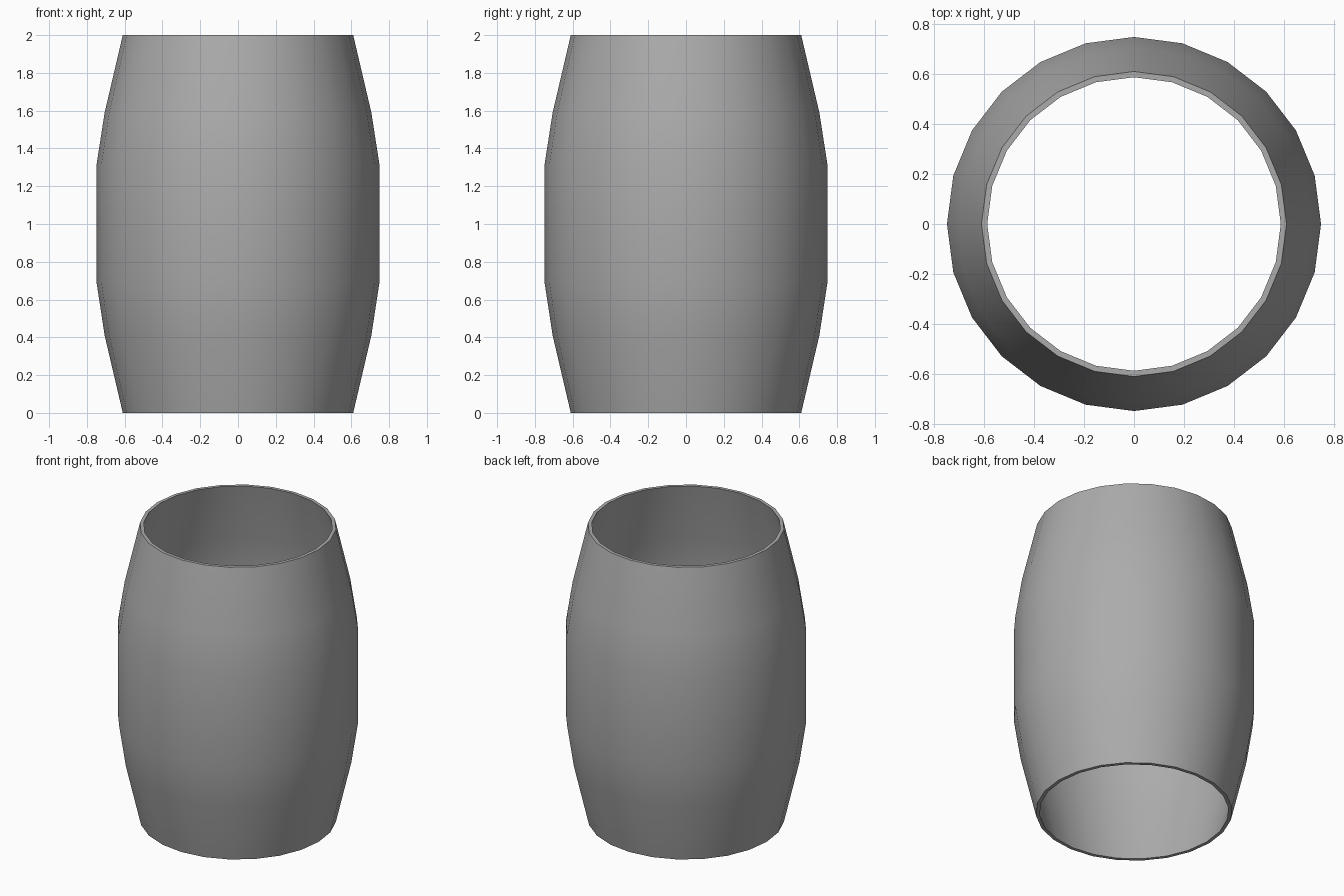
import bpy, bmesh, math

if "Cube" in bpy.data.objects:
    bpy.data.objects.remove(bpy.data.objects["Cube"])

SIDES = 24
WALL = 0.023

# Barrel wall: outer profile going up, inner profile going back down
outer = [(0.61, 0.0), (0.706, 0.41), (0.748, 0.685),
         (0.748, 1.32), (0.706, 1.59), (0.61, 2.0)]
inner = [(r - WALL, z) for r, z in reversed(outer)]
profile = outer + inner

bm = bmesh.new()
rings = []
for r, z in profile:
    ring = []
    for i in range(SIDES):
        a = 2 * math.pi * i / SIDES
        ring.append(bm.verts.new((r * math.cos(a), r * math.sin(a), z)))
    rings.append(ring)

# Bridge the rings into a closed, open-ended tube
for k, lower in enumerate(rings):
    upper = rings[(k + 1) % len(rings)]
    for i in range(SIDES):
        j = (i + 1) % SIDES
        bm.faces.new((lower[i], lower[j], upper[j], upper[i]))
bmesh.ops.recalc_face_normals(bm, faces=bm.faces)

mesh = bpy.data.meshes.new("barrel_wall")
bm.to_mesh(mesh)
bm.free()
barrel = bpy.data.objects.new("barrel_wall", mesh)
bpy.context.collection.objects.link(barrel)

# Dark grey surface
grey = bpy.data.materials.new("dark_grey")
grey.diffuse_color = (0.41, 0.41, 0.41, 1.0)
grey.use_nodes = True
grey.node_tree.nodes["Principled BSDF"].inputs["Base Color"].default_value = grey.diffuse_color
mesh.materials.append(grey)

# Smooth sides with crisp rims
bpy.context.view_layer.objects.active = barrel
barrel.select_set(True)
bpy.ops.object.shade_smooth_by_angle(angle=math.radians(35))
